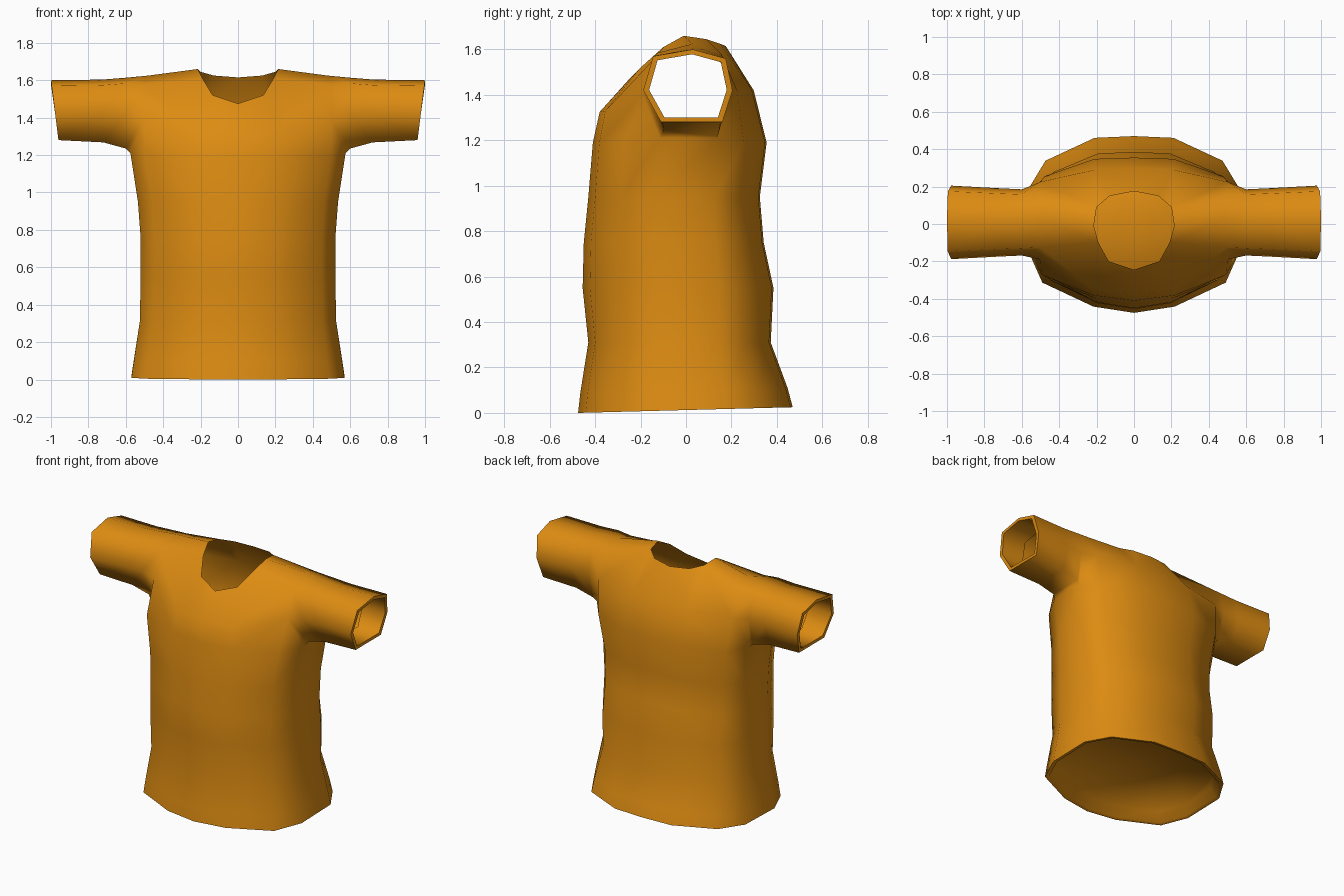
import bpy, bmesh, math

if "Cube" in bpy.data.objects:
    bpy.data.objects.remove(bpy.data.objects["Cube"])

# Single cloth colour
mat = bpy.data.materials.new("orange cloth")
mat.diffuse_color = (0.72, 0.26, 0.006, 1)
mat.use_nodes = True
mat.node_tree.nodes["Principled BSDF"].inputs["Base Color"].default_value = mat.diffuse_color

bm = bmesh.new()


def V(x, y, z):
    return bm.verts.new((x, y, z))


def F(*vs):
    bm.faces.new(vs)


def strip(a, b, closed=False):
    n = len(a)
    for i in range(n if closed else n - 1):
        j = (i + 1) % n
        F(a[i], a[j], b[j], b[i])


# Torso half section: (x fraction, y fraction), front centre round to back centre
SECTION = [(0, -1), (.38, -.93), (.86, -.66), (1, -.28),
           (1, .38), (.83, .72), (.37, .98), (0, 1)]


def torso_ring(z, w, front, back, tilt=0.0):
    return [V(fx * w, fy * (front if fy < 0 else back), z + tilt * (fy + 1) / 2)
            for fx, fy in SECTION]


# Torso rows: height, half width, front depth, back depth
ROWS = [(0, .57, .475, .47, .025), (.09, .557, .465, .447, .02),
        (.31, .525, .43, .373), (.55, .52, .455, .385), (.75, .52, .45, .342),
        (.95, .535, .43, .325), (1.19, .575, .41, .355)]
rings = [torso_ring(*r) for r in ROWS]
for a, b in zip(rings, rings[1:]):
    strip(a, b)
top = rings[-1]
for i in (3, 4):
    top[i].co.z = 1.21

# Hem turned inward and closed inside
lip = torso_ring(.005, .545, .45, .445, .025)
inner = torso_ring(.07, .515, .415, .405, .02)
strip(rings[0], lip)
strip(lip, inner)
F(*inner)

# Neckline, front centre to back centre
neck = [V(*p) for p in [(0, -.245, 1.475), (.135, -.2, 1.52), (.19, -.1, 1.61),
                        (.215, -.01, 1.66), (.2, .09, 1.645), (.13, .15, 1.625),
                        (0, .175, 1.615)]]

# Chest, upper back and shoulder points
chest = [V(0, -.38, 1.325), V(.21, -.355, 1.33), V(.50, -.19, 1.40)]
upper = [V(.50, .225, 1.42), V(.21, .29, 1.42), V(0, .298, 1.42)]
sh_front, sh_top, sh_back = V(.5, -.125, 1.575), V(.48, .03, 1.625), V(.5, .155, 1.58)
strip(top[:3], chest)
strip(top[5:], upper)
F(top[2], top[3], chest[2])
F(top[4], top[5], upper[0])
F(chest[0], chest[1], neck[1], neck[0])
F(chest[1], neck[2], neck[1])
F(chest[1], chest[2], sh_front, neck[2])
F(neck[2], sh_front, sh_top, neck[3])
F(neck[3], sh_top, sh_back, neck[4])
F(neck[4], sh_back, upper[0], upper[1])
F(upper[1], neck[5], neck[4])
F(upper[1], upper[2], neck[6], neck[5])

# Sleeve: seven-sided tube from the armhole
arm = [top[3], top[4], upper[0], sh_back, sh_top, sh_front, chest[2]]
CUFF = [(-.11, 1.28), (.16, 1.28), (.205, 1.42), (.175, 1.56),
        (.03, 1.60), (-.145, 1.57), (-.188, 1.42)]


def sleeve_ring(x, s=1.0, drop=0.0, lean=0.0, ys=1.0):
    out = []
    for y, z in CUFF:
        z2 = 1.435 + (z - 1.435) * s
        if z < 1.3:
            z2 -= drop
        elif z > 1.5:
            z2 += drop * .3
        out.append(V(x + (z - 1.28) * lean, .008 + (y - .008) * s * ys, z2))
    return out


loops = [arm, sleeve_ring(.60, 1, .045, 0, .9), sleeve_ring(.72, 1, .012, .02, .93),
         sleeve_ring(.96, 1, 0, .125), sleeve_ring(.96, .87, 0, .125),
         sleeve_ring(.80, .87, 0, .05)]
for a, b in zip(loops, loops[1:]):
    strip(a, b, True)

bmesh.ops.recalc_face_normals(bm, faces=bm.faces)
mesh = bpy.data.meshes.new("shirt")
bm.to_mesh(mesh)
bm.free()
mesh.materials.append(mat)
shirt = bpy.data.objects.new("shirt", mesh)
bpy.context.collection.objects.link(shirt)

# Smooth shading with crisp rims, then mirror the half
bpy.context.view_layer.objects.active = shirt
shirt.select_set(True)
bpy.ops.object.shade_smooth_by_angle(angle=math.radians(75))
mirror = shirt.modifiers.new("mirror", 'MIRROR')
mirror.use_axis = (True, False, False)
mirror.merge_threshold = 0.001
